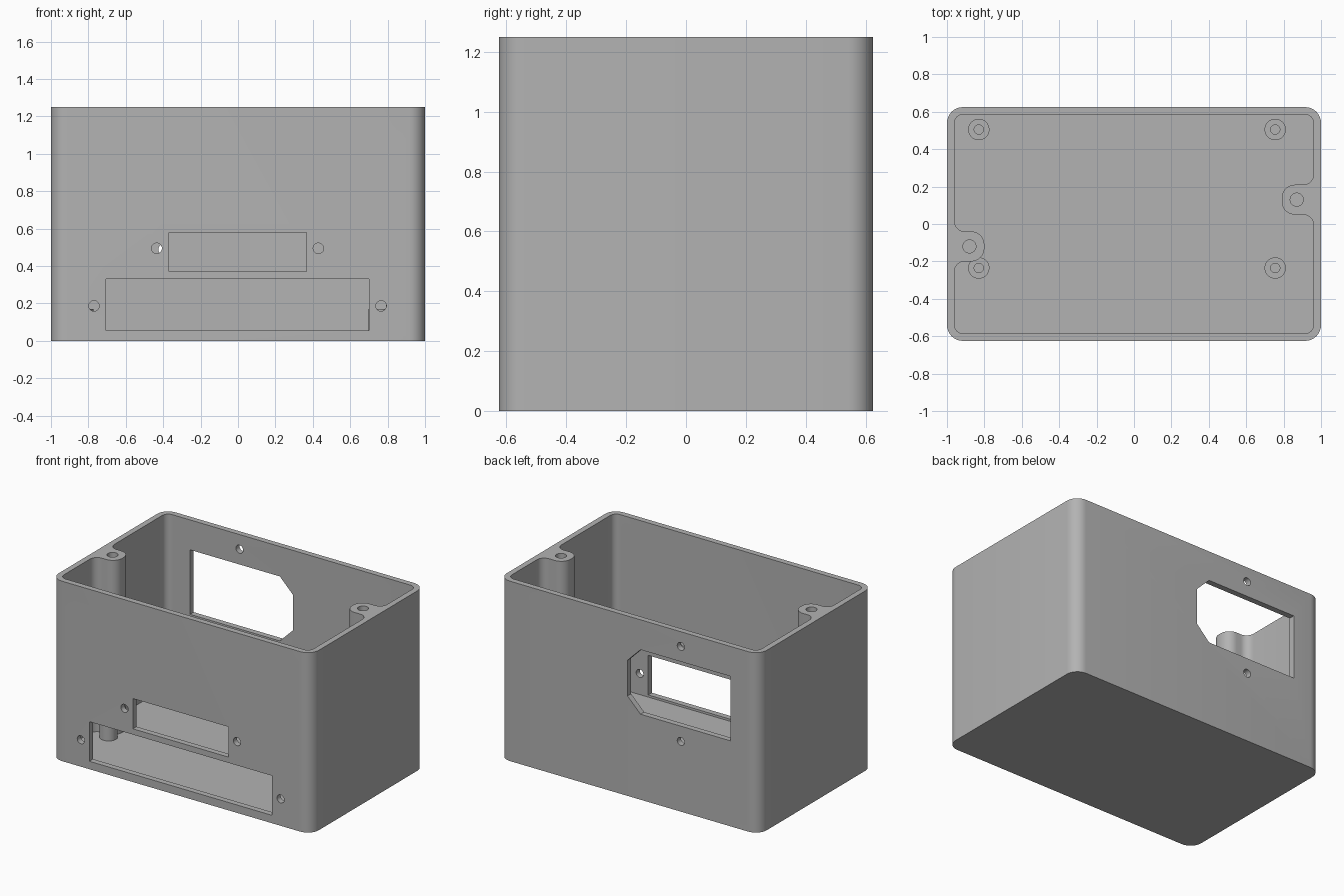
import bpy, bmesh, math
from mathutils import Vector

cube = bpy.data.objects.get("Cube")
if cube:
    bpy.data.objects.remove(cube, do_unlink=True)

# Material
grey = bpy.data.materials.new("plain grey")
grey.use_nodes = True
colour = (0.45, 0.45, 0.45, 1)
grey.diffuse_color = colour
grey.node_tree.nodes["Principled BSDF"].inputs["Base Color"].default_value = colour

HALF_X, HALF_Y, HEIGHT = 1.0, 0.625, 1.25
WALL, FLOOR = 0.04, 0.04


def rounded(corners, steps=8):
    """Replace each (x, y, radius) corner by an arc tangent to both sides."""
    out = []
    for i, (x, y, r) in enumerate(corners):
        p = Vector((x, y))
        a = (Vector(corners[i - 1][:2]) - p).normalized()
        b = (Vector(corners[(i + 1) % len(corners)][:2]) - p).normalized()
        if r == 0:
            out.append(p)
            continue
        half = a.angle(b) / 2
        centre = p + (a + b).normalized() * (r / math.sin(half))
        start = p + a * (r / math.tan(half)) - centre
        end = p + b * (r / math.tan(half)) - centre
        sweep = start.angle(end)
        for k in range(steps + 1):
            t = k / steps
            out.append(centre + (start * math.sin((1 - t) * sweep)
                                 + end * math.sin(t * sweep)) / math.sin(sweep))
    return out


def circle(x, y, r, n=32):
    return [Vector((x + r * math.cos(math.tau * i / n),
                    y + r * math.sin(math.tau * i / n))) for i in range(n)]


def rect(x0, x1, y0, y1):
    return [Vector(p) for p in ((x0, y0), (x1, y0), (x1, y1), (x0, y1))]


def prism(name, outline, lo, hi, axis="Z"):
    """Extrude an outline along z, or an x-z outline along y."""
    bm = bmesh.new()
    place = (lambda p, h: (p.x, p.y, h)) if axis == "Z" else (lambda p, h: (p.x, h, p.y))
    face = bm.faces.new([bm.verts.new(place(p, lo)) for p in outline])
    top = bmesh.ops.extrude_face_region(bm, geom=[face])["geom"]
    shift = Vector(place(Vector((0, 0)), hi - lo))
    bmesh.ops.translate(bm, vec=shift, verts=[v for v in top if isinstance(v, bmesh.types.BMVert)])
    bmesh.ops.recalc_face_normals(bm, faces=bm.faces[:])
    mesh = bpy.data.meshes.new(name)
    bm.to_mesh(mesh)
    bm.free()
    mesh.materials.append(grey)
    obj = bpy.data.objects.new(name, mesh)
    bpy.context.collection.objects.link(obj)
    return obj


def activate(obj):
    bpy.ops.object.select_all(action="DESELECT")
    obj.select_set(True)
    bpy.context.view_layer.objects.active = obj


def cut(target, cutter):
    mod = target.modifiers.new("cut", "BOOLEAN")
    mod.operation, mod.solver, mod.object = "DIFFERENCE", "EXACT", cutter
    activate(target)
    bpy.ops.object.modifier_apply(modifier=mod.name)
    bpy.data.objects.remove(cutter, do_unlink=True)


def finish(obj):
    activate(obj)
    bpy.ops.object.shade_smooth_by_angle(angle=math.radians(30))


# Outer shell
R = 0.085
box = prism("box_body", rounded([(-HALF_X, -HALF_Y, R), (HALF_X, -HALF_Y, R),
                                 (HALF_X, HALF_Y, R), (-HALF_X, HALF_Y, R)]), 0, HEIGHT)

# Cavity, leaving a screw boss on each side wall
ix, iy, ri = HALF_X - WALL, HALF_Y - WALL, 0.045


def boss(wall, tip, y0, y1):
    return [(wall, y0, 0.055), (tip, y0, 0.07), (tip, y1, 0.07), (wall, y1, 0.055)]


cavity = ([(-ix, -iy, ri), (ix, -iy, ri)] + boss(ix, 0.79, 0.05, 0.21)
          + [(ix, iy, ri), (-ix, iy, ri)] + boss(-ix, -0.8, -0.04, -0.2))
cut(box, prism("cavity", rounded(cavity), FLOOR, HEIGHT + 0.1))

# Screw holes in the bosses
for x, y in ((0.87, 0.13), (-0.88, -0.12)):
    cut(box, prism("boss_hole", circle(x, y, 0.035), 0.85, HEIGHT + 0.1))

# Front slots with their screw holes
front = (-HALF_Y - 0.1, -HALF_Y + 0.06)
for slot in (rect(-0.37, 0.365, 0.37, 0.58), rect(-0.705, 0.7, 0.055, 0.33)):
    cut(box, prism("front_slot", slot, *front, axis="Y"))
for x, z in ((-0.435, 0.495), (0.43, 0.495), (-0.77, 0.187), (0.765, 0.187)):
    cut(box, prism("front_hole", circle(x, z, 0.028), *front, axis="Y"))

# Back socket opening with two chamfered corners and its screw holes
back = (HALF_Y - 0.06, HALF_Y + 0.1)
x0, x1, z0, z1, c = -0.778, 0.012, 0.594, 1.042, 0.1
socket = [Vector(p) for p in ((x0, z0), (x1 - c, z0), (x1, z0 + c),
                              (x1, z1 - c), (x1 - c, z1), (x0, z1))]
cut(box, prism("back_socket", socket, *back, axis="Y"))
for z in (0.488, 1.148):
    cut(box, prism("back_hole", circle(-0.398, z, 0.028), *back, axis="Y"))
finish(box)

# Standoff posts on the floor
for x in (-0.83, 0.755):
    for y in (-0.235, 0.505):
        post = prism("standoff_post", circle(x, y, 0.057), FLOOR - 0.01, FLOOR + 0.13)
        cut(post, prism("post_hole", circle(x, y, 0.025), FLOOR + 0.01, FLOOR + 0.2))
        finish(post)
